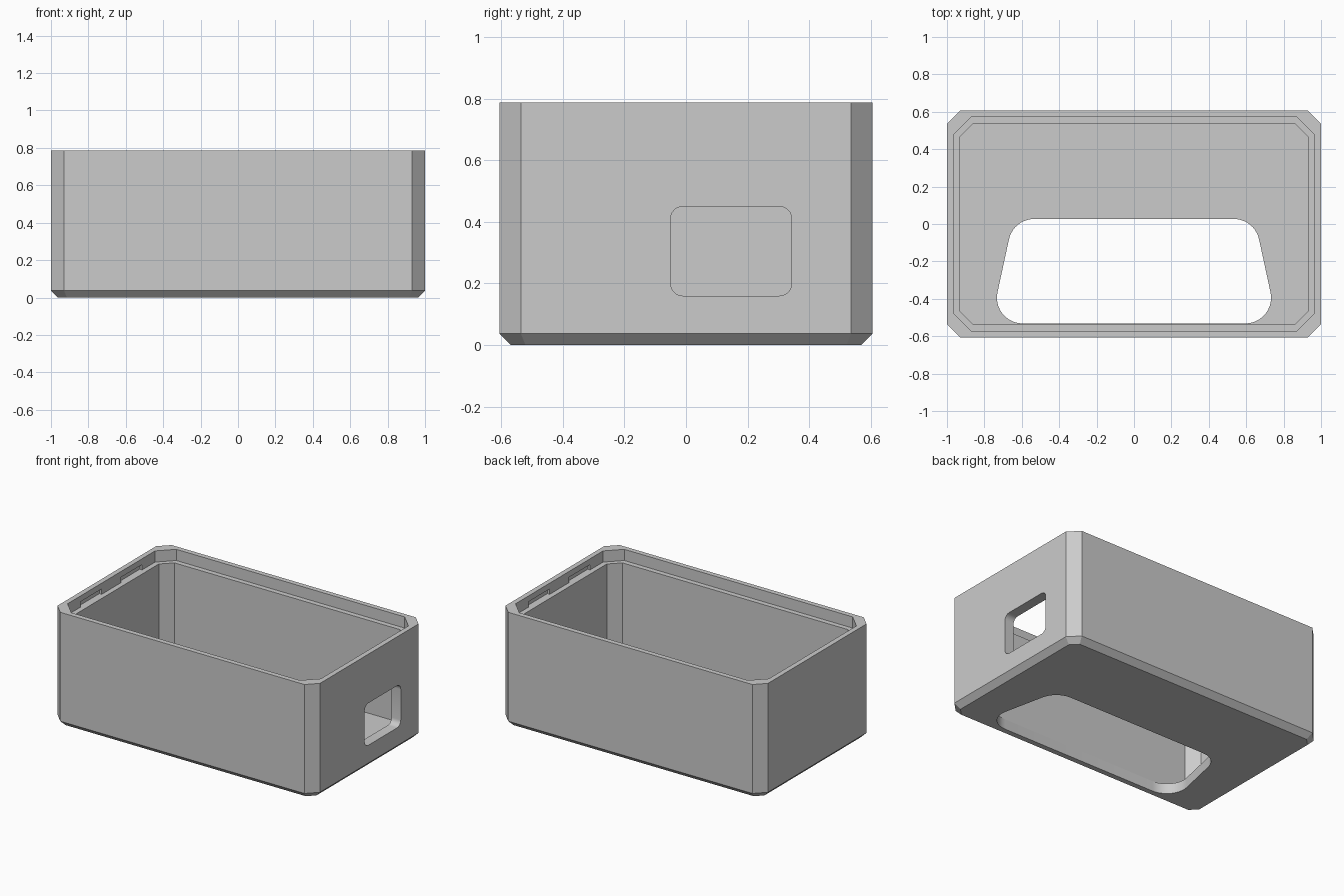
import bpy
import bmesh
import math
from mathutils import Vector

cube = bpy.data.objects.get("Cube")
if cube:
    bpy.data.objects.remove(cube, do_unlink=True)

grey = bpy.data.materials.new("light grey plastic")
grey.use_nodes = True
colour = (0.6, 0.6, 0.6, 1)
grey.diffuse_color = colour
grey.node_tree.nodes["Principled BSDF"].inputs["Base Color"].default_value = colour

HALF_X, HALF_Y, HEIGHT = 1.0, 0.606, 0.787
LEDGE_Z, FLOOR_Z = 0.71, 0.07


def octagon(inset, cut):
    """Rectangle outline with cut corners, counter-clockwise."""
    x, y = HALF_X - inset, HALF_Y - inset
    return [(x, cut - y), (x, y - cut), (x - cut, y), (cut - x, y),
            (-x, y - cut), (-x, cut - y), (cut - x, -y), (x - cut, -y)]


def rounded(corners, radius, steps=10):
    """Round every corner of a convex outline with an arc."""
    points = []
    for i, corner in enumerate(corners):
        p = Vector(corner)
        a = (Vector(corners[i - 1]) - p).normalized()
        b = (Vector(corners[(i + 1) % len(corners)]) - p).normalized()
        half = a.angle(b) / 2
        middle = (a + b).normalized()
        centre = p + middle * (radius / math.sin(half))
        # Sweep around the direction that points back at the corner
        facing = math.atan2(-middle.y, -middle.x)
        sweep = math.pi / 2 - half
        for k in range(steps + 1):
            angle = facing + sweep * (2 * k / steps - 1)
            points.append((centre.x + radius * math.cos(angle),
                           centre.y + radius * math.sin(angle)))
    return points


def loft(name, rings):
    """Closed solid through a list of equal-length 3D rings."""
    bm = bmesh.new()
    loops = [[bm.verts.new(p) for p in ring] for ring in rings]
    bm.faces.new(loops[0][::-1])
    for low, high in zip(loops, loops[1:]):
        for i in range(len(low)):
            j = (i + 1) % len(low)
            bm.faces.new((low[i], low[j], high[j], high[i]))
    bm.faces.new(loops[-1])
    bmesh.ops.recalc_face_normals(bm, faces=bm.faces)
    mesh = bpy.data.meshes.new(name)
    bm.to_mesh(mesh)
    bm.free()
    mesh.materials.append(grey)
    obj = bpy.data.objects.new(name, mesh)
    bpy.context.collection.objects.link(obj)
    return obj


# Box shell: chamfered base, outer wall, rim, lid ledge, cavity
sections = [(0.037, 0.048, 0), (0, 0.07, 0.037), (0, 0.07, HEIGHT),
            (0.035, 0.095, HEIGHT), (0.035, 0.095, LEDGE_Z),
            (0.07, 0.07, LEDGE_Z), (0.07, 0.07, FLOOR_Z)]
box = loft("box_shell", [[(x, y, z) for x, y in octagon(inset, cut)]
                         for inset, cut, z in sections])


def carve(cutter):
    """Subtract a cutter from the box and remove it."""
    cutter.hide_render = True
    mod = box.modifiers.new(cutter.name, 'BOOLEAN')
    mod.operation = 'DIFFERENCE'
    mod.solver = 'EXACT'
    mod.object = cutter
    bpy.context.view_layer.objects.active = box
    bpy.ops.object.modifier_apply(modifier=mod.name)
    bpy.data.objects.remove(cutter, do_unlink=True)


# Rounded trapezoid opening in the floor
opening = rounded([(-0.766, -0.532), (0.766, -0.532),
                   (0.645, 0.027), (-0.645, 0.027)], 0.138)
carve(loft("floor_opening", [[(x, y, z) for x, y in opening]
                             for z in (-0.1, 0.2)]))

# Rounded port in the left wall
port = rounded([(-0.05, 0.16), (0.343, 0.16),
                (0.343, 0.45), (-0.05, 0.45)], 0.04, 6)
carve(loft("side_port", [[(x, y, z) for y, z in port] for x in (0.85, 1.1)]))

# Snap slots in the lip of both end walls, level with the ledge
for side in (-1, 1):
    for middle in (-0.22, 0.22):
        y0, y1 = middle - 0.115, middle + 0.115
        z0, z1 = LEDGE_Z, LEDGE_Z + 0.037
        slot = [(y0, z0), (y1, z0), (y1, z1), (y0, z1)]
        carve(loft("snap_slot", [[(side * x, y, z) for y, z in slot]
                                 for x in (0.95, 0.983)]))

# Smooth the rounded corners, keep the chamfers crisp
bpy.ops.object.select_all(action='DESELECT')
box.select_set(True)
bpy.context.view_layer.objects.active = box
bpy.ops.object.shade_smooth_by_angle(angle=math.radians(30))
